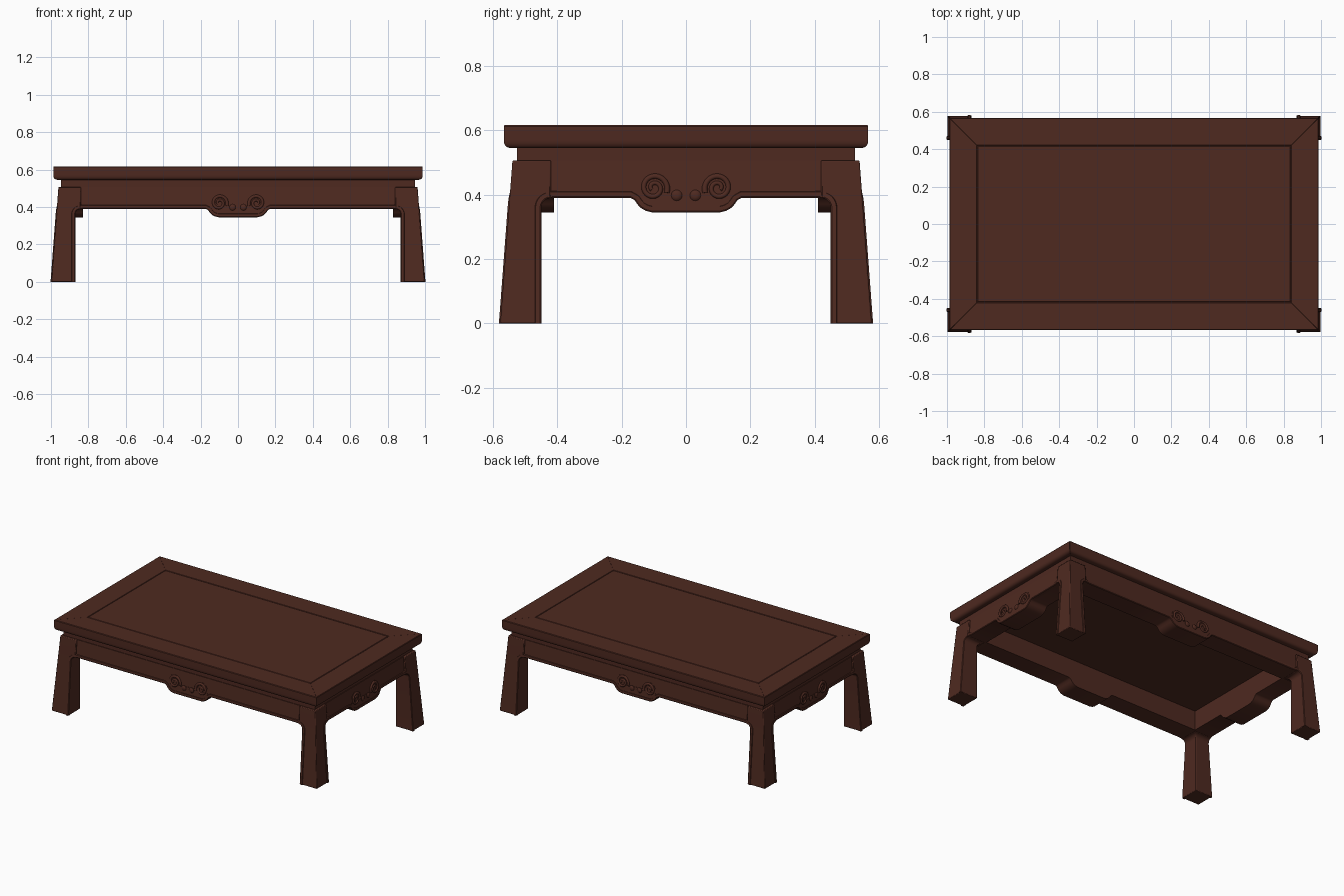
import bpy, bmesh, math
from mathutils import Vector

if "Cube" in bpy.data.objects:
    bpy.data.objects.remove(bpy.data.objects["Cube"])

wood = bpy.data.materials.new("dark red brown wood")
wood.diffuse_color = (0.077, 0.0225, 0.0145, 1)
wood.use_nodes = True
wood.node_tree.nodes["Principled BSDF"].inputs["Base Color"].default_value = wood.diffuse_color
EXTRA = 0.42            # the long half-size is the short half-size plus this
SETBACK = 0.010         # aprons sit this far behind the leg faces
SIDES = ["front", "right", "back", "left"]


def place(side, u, d, z):
    """u runs along a side, d is distance out from the centre."""
    return Vector([(u, -d, z), (d + EXTRA, u, z),
                   (-u, d, z), (-d - EXTRA, -u, z)][side])


def reach(side):
    return EXTRA if side % 2 == 0 else 0.0


def face(z):
    """Outward distance of the leaning leg face at height z."""
    return 0.54 + (0.507 - z) * 0.0753


def apron_face(z):
    return face(z) - SETBACK


def loft(name, rings, bevel=0, smooth=True):
    bm = bmesh.new()
    vs = [[bm.verts.new(p) for p in r] for r in rings]
    n = len(rings[0])
    for a, b in zip(vs, vs[1:]):
        for i in range(n):
            j = (i + 1) % n
            bm.faces.new((a[i], a[j], b[j], b[i]))
    bm.faces.new(vs[0])
    bm.faces.new(vs[-1][::-1])
    bmesh.ops.recalc_face_normals(bm, faces=bm.faces)
    me = bpy.data.meshes.new(name)
    bm.to_mesh(me)
    bm.free()
    ob = bpy.data.objects.new(name, me)
    bpy.context.collection.objects.link(ob)
    me.materials.append(wood)
    if bevel:
        m = ob.modifiers.new("bevel", 'BEVEL')
        m.width, m.segments, m.limit_method = bevel, 2, 'ANGLE'
        m.angle_limit = math.radians(50)
    if smooth:
        bpy.ops.object.select_all(action='DESELECT')
        bpy.context.view_layer.objects.active = ob
        ob.select_set(True)
        bpy.ops.object.shade_smooth_by_angle(angle=math.radians(35))
    return ob


def mitred(name, profile, side, gap=0.0005):
    """Board with 45 degree ends from a (d, z) profile."""
    rings = [[place(side, s * (d + reach(side) - gap), d, z) for d, z in profile]
             for s in (-1, 1)]
    loft(name, rings)


def prism(name, side, outline, inner, raised):
    """Plate from a (u, z) outline, its outer face following the lean."""
    loft(name, [[place(side, u, inner, z) for u, z in outline],
                [place(side, u, apron_face(z) + raised, z) for u, z in outline]])


def circle(cu, cz, r, n=32):
    return [(cu + r * math.cos(2 * math.pi * i / n), cz + r * math.sin(2 * math.pi * i / n))
            for i in range(n)]


def offset(path, w):
    """Shift an open (u, z) path to its side by w."""
    out = []
    for i, p in enumerate(path):
        a, b = path[max(i - 1, 0)], path[min(i + 1, len(path) - 1)]
        t = Vector((b[0] - a[0], b[1] - a[1])).normalized()
        out.append((p[0] + t.y * w, p[1] - t.x * w))
    return out


# Table top: mitred frame with rounded lower edge, and floating panel
frame = [(0.42, 0.548), (0.545, 0.545), (0.555, 0.547), (0.562, 0.552), (0.566, 0.56),
         (0.567, 0.57), (0.567, 0.613), (0.564, 0.617), (0.422, 0.617), (0.42, 0.615)]
waist = [(0.41, 0.5), (0.526, 0.5), (0.526, 0.55), (0.41, 0.55)]
loft("top_panel", [[(sx * (d + EXTRA), sy * d, z) for sx, sy in
                    ((-1, -1), (1, -1), (1, 1), (-1, 1))]
                   for d, z in ((0.412, 0.522), (0.412, 0.55), (0.4205, 0.55), (0.4205, 0.613),
                                (0.417, 0.613), (0.414, 0.6165))],
     smooth=False)

# Lower right half of the apron outline: drop of the central ornament
drop = [(0.172, 0.39), (0.160, 0.383), (0.152, 0.371), (0.141, 0.359),
        (0.125, 0.350), (0.105, 0.345)]
fillet = [(0.03 * math.cos(t * math.pi / 16), 0.36 + 0.03 * math.sin(t * math.pi / 16))
          for t in range(9)]

for s, sn in enumerate(SIDES):
    mitred(sn + "_top_frame", frame, s)
    mitred(sn + "_waist", waist, s, 0)
    end = 0.42 + reach(s)

    # Apron between the legs
    low = [(-u, z) for u, z in drop] + drop[::-1]
    prism(sn + "_apron", s, [(-end, 0.507), (-end, 0.39)] + low + [(end, 0.39), (end, 0.507)],
          0.41, 0)

    # Raised bead along leg edges, apron edge and ornament
    half = ([(end + 0.03, 0.0)] + [(end + u, z) for u, z in fillet]
            + [(end - 0.03, 0.39), (0.21, 0.39)] + drop)
    path = half + [(-u, z) for u, z in half[::-1]]
    back = [SETBACK * min(1, max(0, (end + 0.03 - abs(u)) / 0.06)) for u, z in path]
    lines = [(offset(path, w), h) for w, h in
             ((0, -0.02), (0, 0.001), (0.004, 0.004), (0.018, 0.004), (0.022, -0.004))]
    for pts, h in lines:
        pts[0] = (pts[0][0], 0.0)
        pts[-1] = (pts[-1][0], 0.0)
    loft(sn + "_edge_bead",
         [[place(s, p[i][0], face(p[i][1]) - back[i] + h, p[i][1]) for p, h in lines]
          for i in range(len(path))])

    # Cloud ornament: backing plate, scrolls and studs
    inner_drop = [(u * 0.92, z + 0.01) for u, z in drop]
    prism(sn + "_ornament_plate", s, [(-u, z) for u, z in inner_drop] + inner_drop[::-1]
          + [(0.05, 0.412), (-0.05, 0.412)], 0.5, 0.002)
    for m, mn in ((-1, "left"), (1, "right")):
        prism(f"{sn}_{mn}_scroll_disc", s, circle(m * 0.1, 0.42, 0.048), 0.5, 0.002)
        cu = bpy.data.curves.new(f"{sn}_{mn}_scroll", 'CURVE')
        cu.dimensions, cu.bevel_depth, cu.bevel_resolution = '3D', 0.009, 2
        cu.use_fill_caps = True
        sp = cu.splines.new('POLY')
        n = 48
        sp.points.add(n)
        for i in range(n + 1):
            t = i / n
            a = math.radians(200 - 600 * t)
            r = 0.043 - 0.035 * t
            u, z = m * (0.1 + r * math.cos(a)), 0.421 + r * math.sin(a)
            sp.points[i].co = (*place(s, u, apron_face(z) + 0.001, z), 1)
            sp.points[i].radius = 1 - 0.3 * t
        sp.use_smooth = True
        cu.materials.append(wood)
        bpy.context.collection.objects.link(bpy.data.objects.new(cu.name, cu))
        # Small domed stud
        stud = [[place(s, u, apron_face(0.398) + h, z) for u, z in circle(m * 0.029, 0.398, r, 20)]
                for r, h in ((0.017, -0.02), (0.017, 0.003), (0.013, 0.007), (0.006, 0.009))]
        loft(f"{sn}_{mn}_stud", stud)

# Four tapering legs: upright inside, leaning outside, flared into the aprons
levels = [(0.0, 0.45)] + [(z, 0.42 + u) for u, z in fillet] + [(0.507, 0.42)]
for sx, xn in ((-1, "left"), (1, "right")):
    for sy, yn in ((-1, "front"), (1, "back")):
        rings = [[(sx * (EXTRA + a), sy * b, z) for a, b in
                  ((i, i), (face(z), i), (face(z), face(z)), (i, face(z)))]
                 for z, i in levels]
        loft(f"{yn}_{xn}_leg", rings, bevel=0.004)
